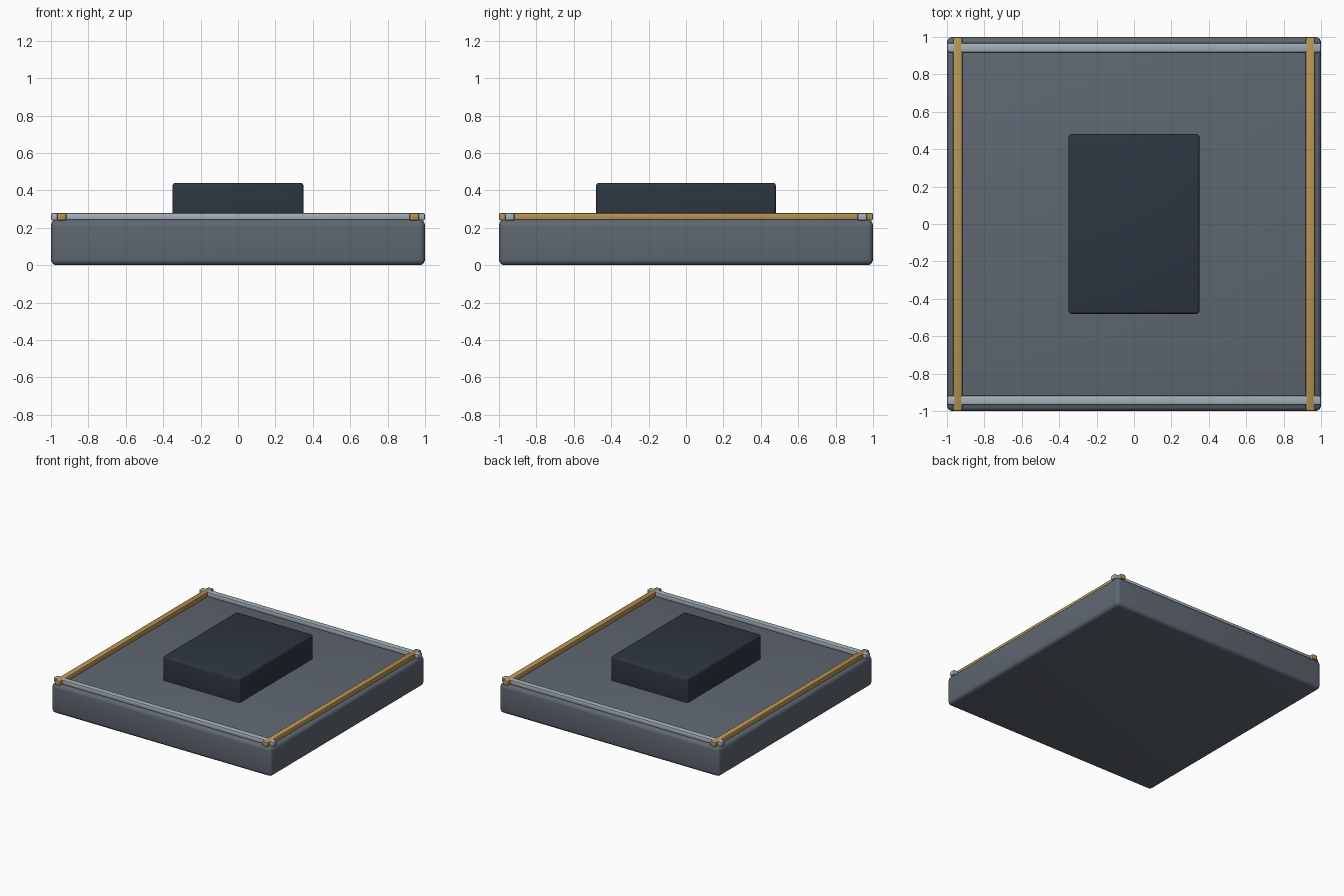
import bpy
import math

if "Cube" in bpy.data.objects:
    bpy.data.objects.remove(bpy.data.objects["Cube"])


def material(name, rgb):
    m = bpy.data.materials.new(name)
    m.diffuse_color = (*rgb, 1.0)
    m.use_nodes = True
    m.node_tree.nodes["Principled BSDF"].inputs["Base Color"].default_value = m.diffuse_color
    return m


SLATE = material("slate_grey", (0.115, 0.135, 0.165))
NAVY = material("dark_navy", (0.027, 0.036, 0.053))
BRASS = material("brass", (0.47, 0.29, 0.09))
SILVER = material("pale_silver", (0.37, 0.44, 0.48))


def rounded_box(name, lo, hi, bevel, segments, mat):
    """Box between two corners with softened edges."""
    size = [h - l for l, h in zip(lo, hi)]
    centre = [(h + l) / 2 for l, h in zip(lo, hi)]
    bpy.ops.mesh.primitive_cube_add(size=1, location=centre)
    ob = bpy.context.object
    ob.name = name
    ob.scale = size
    bpy.ops.object.transform_apply(location=False, rotation=False, scale=True)
    mod = ob.modifiers.new("edge_round", 'BEVEL')
    mod.width = bevel
    mod.segments = segments
    mod.limit_method = 'NONE'
    bpy.ops.object.modifier_apply(modifier=mod.name)
    ob.data.materials.append(mat)
    bpy.ops.object.shade_smooth_by_angle(angle=math.radians(35))
    return ob


# Main slab
rounded_box("base_slab", (-1, -1, 0), (1, 1, 0.243), 0.03, 4, SLATE)

# Raised block in the middle
rounded_box("centre_block", (-0.35, -0.48, 0.2), (0.35, 0.48, 0.44), 0.015, 3, NAVY)

# Trim rails along all four edges, crossing at the corners
for side, x_name, y_name in ((-1, "left", "front"), (1, "right", "back")):
    c = side * 0.943
    rounded_box(f"{y_name}_rail", (-1, c - 0.025, 0.238), (1, c + 0.025, 0.279),
                0.01, 2, SILVER)
    rounded_box(f"{x_name}_rail", (c - 0.025, -1, 0.238), (c + 0.025, 1, 0.28),
                0.01, 2, BRASS)
